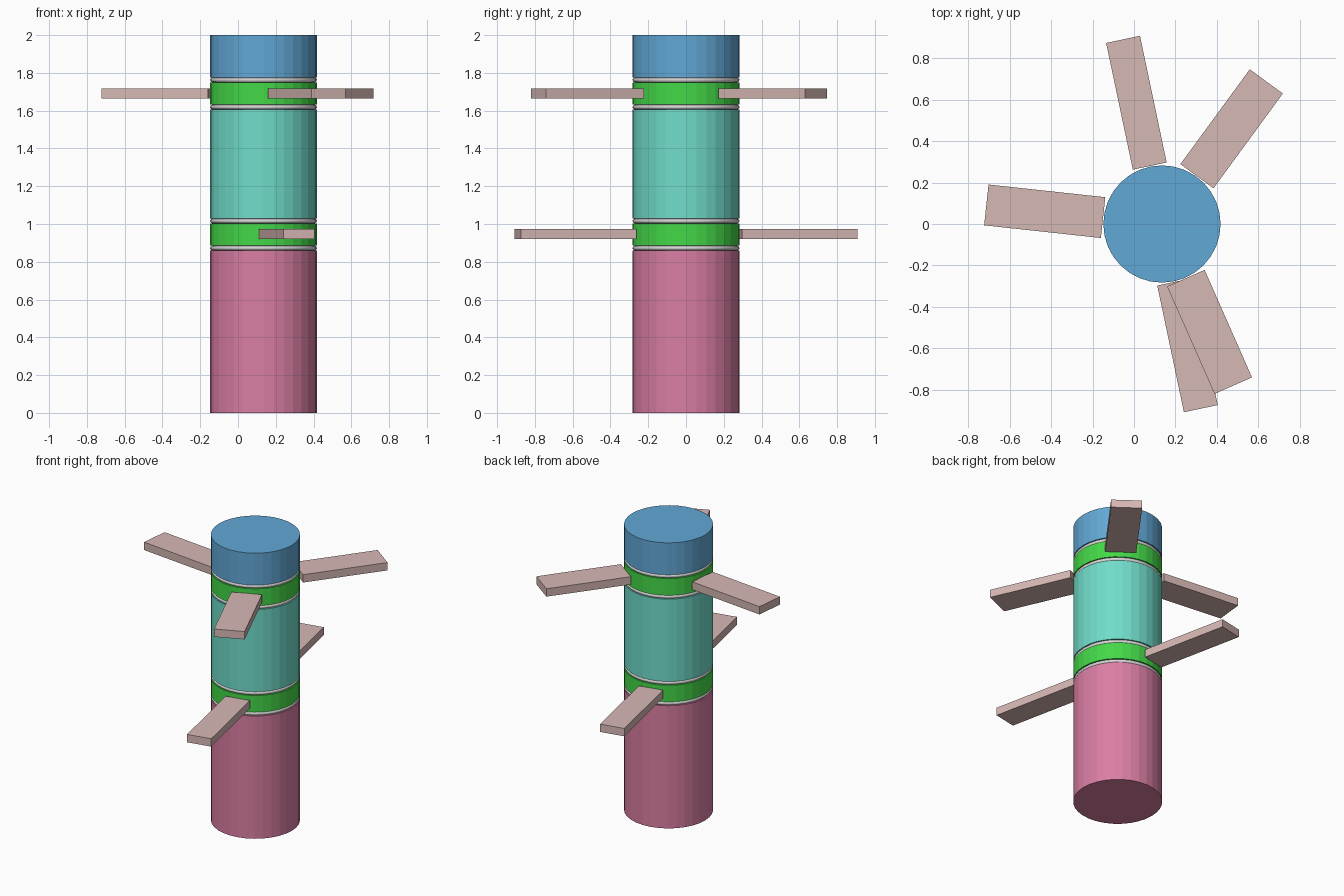
import bpy, math

if "Cube" in bpy.data.objects:
    bpy.data.objects.remove(bpy.data.objects["Cube"])

CX, R, SIDES = 0.135, 0.283, 32


def material(name, rgb):
    lin = [(c / 255 / 12.92) if c < 10 else ((c / 255 + 0.055) / 1.055) ** 2.4 for c in rgb]
    m = bpy.data.materials.new(name)
    m.diffuse_color = (*lin, 1)
    m.use_nodes = True
    m.node_tree.nodes["Principled BSDF"].inputs["Base Color"].default_value = m.diffuse_color
    return m


pink = material("pink", (218, 126, 164))
green = material("green", (68, 216, 72))
teal = material("teal", (112, 220, 202))
blue = material("blue", (98, 168, 214))
tan = material("dusty_tan", (214, 184, 180))
grey = material("pale_grey", (215, 215, 215))


def finish(name, mat):
    ob = bpy.context.object
    ob.name = name
    ob.data.materials.append(mat)
    return ob


def drum(name, z0, z1, mat):
    bpy.ops.mesh.primitive_cylinder_add(vertices=SIDES, radius=R, depth=z1 - z0,
                                        location=(CX, 0, (z0 + z1) / 2))
    finish(name, mat)


def seal(name, z):
    bpy.ops.mesh.primitive_torus_add(major_segments=SIDES, minor_segments=12,
                                     major_radius=R - 0.013, minor_radius=0.013,
                                     location=(CX, 0, z))
    finish(name, grey)
    bpy.ops.object.shade_smooth_by_angle()


def arm(name, angle, r0, r1, width, z):
    a, mid = math.radians(angle), (r0 + r1) / 2
    bpy.ops.mesh.primitive_cube_add(
        size=1, location=(CX + mid * math.cos(a), mid * math.sin(a), z), rotation=(0, 0, a))
    ob = finish(name, tan)
    ob.scale = (r1 - r0, width, 0.055)


# Stacked body sections
drum("base_column", 0, 0.859, pink)
drum("lower_collar", 0.886, 1.003, green)
drum("middle_column", 1.029, 1.606, teal)
drum("upper_collar", 1.632, 1.75, green)
drum("top_cap", 1.776, 2.0, blue)

# Thin rings between the sections
for i, z in enumerate((0.8725, 1.016, 1.619, 1.763)):
    seal(f"ring_{i + 1}", z)

# Three wide arms on the upper collar, two long arms on the lower collar
for i in range(3):
    arm(f"upper_arm_{i + 1}", 53.8 + 120 * i, 0.286, 0.853, 0.198, 1.691)
for i in range(2):
    arm(f"lower_arm_{i + 1}", 101.9 + 180 * i, 0.286, 0.911, 0.167, 0.947)
